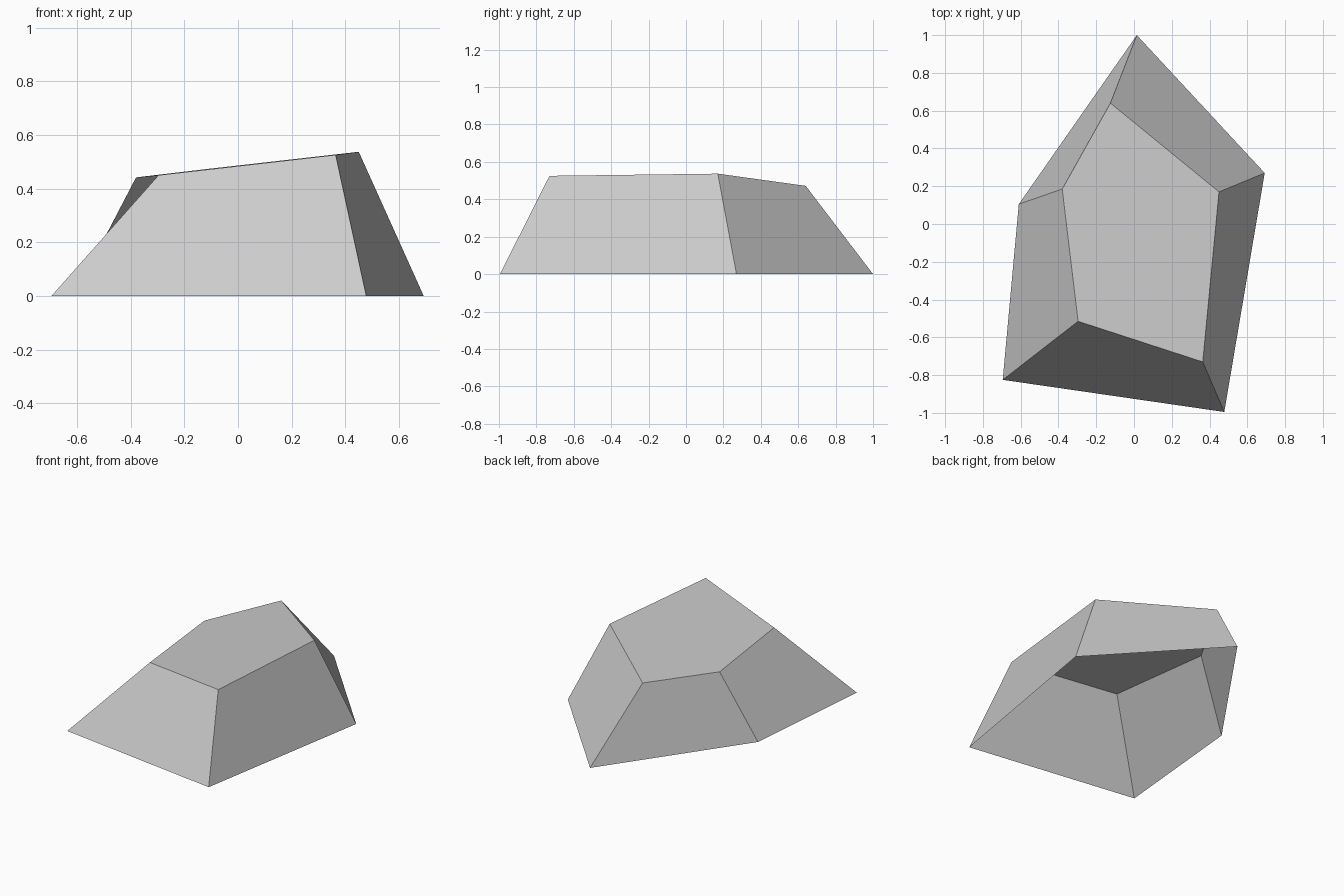
import bpy
import bmesh

if "Cube" in bpy.data.objects:
    bpy.data.objects.remove(bpy.data.objects["Cube"])

# Matching corner rings, counter-clockwise from the back tip
base_ring = [(0.015, 1.0), (-0.61, 0.105), (-0.695, -0.825), (0.478, -0.995), (0.692, 0.27)]
top_ring = [(-0.125, 0.64), (-0.38, 0.185), (-0.296, -0.515), (0.364, -0.73), (0.45, 0.17)]


def top_height(x, y):
    """Gently tilted plane of the flat top."""
    return 0.485 + 0.115 * x + 0.002 * y


# Faceted rock shell, open underneath
bm = bmesh.new()
base = [bm.verts.new((x, y, 0.0)) for x, y in base_ring]
top = [bm.verts.new((x, y, top_height(x, y))) for x, y in top_ring]
for i in range(len(base)):
    j = (i + 1) % len(base)
    bm.faces.new((base[i], base[j], top[j], top[i]))
bm.faces.new(top)

mesh = bpy.data.meshes.new("rock")
bm.to_mesh(mesh)
bm.free()
rock = bpy.data.objects.new("rock", mesh)
bpy.context.collection.objects.link(rock)

# Stone colour
stone = bpy.data.materials.new("stone grey")
stone.diffuse_color = (0.6, 0.6, 0.6, 1.0)
stone.use_nodes = True
stone.node_tree.nodes["Principled BSDF"].inputs["Base Color"].default_value = stone.diffuse_color
mesh.materials.append(stone)
